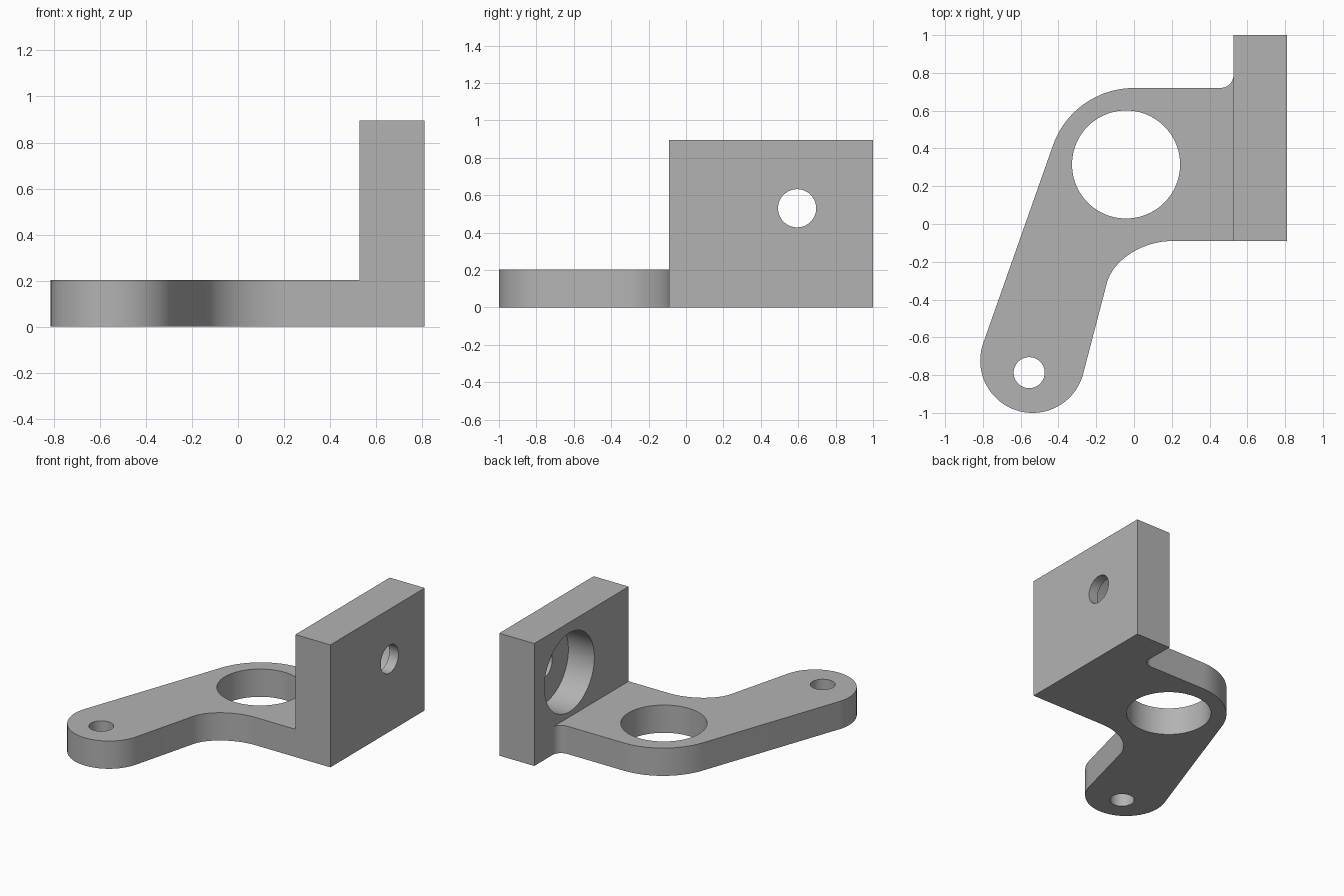
import bpy, bmesh
from math import atan2, cos, sin, pi, radians
from mathutils import Vector, Matrix
from mathutils.geometry import interpolate_bezier

if "Cube" in bpy.data.objects:
    bpy.data.objects.remove(bpy.data.objects["Cube"])

PLATE_H, WALL_H = 0.203, 0.895
WALL_X0, WALL_X1, WALL_Y0, WALL_Y1 = 0.527, 0.81, -0.09, 1.0

grey = bpy.data.materials.new("machined_grey")
grey.use_nodes = True
colour = (0.45, 0.45, 0.45, 1)
grey.diffuse_color = colour
grey.node_tree.nodes["Principled BSDF"].inputs["Base Color"].default_value = colour


def add_object(name, bm):
    bmesh.ops.recalc_face_normals(bm, faces=bm.faces)
    mesh = bpy.data.meshes.new(name)
    bm.to_mesh(mesh)
    bm.free()
    mesh.materials.append(grey)
    obj = bpy.data.objects.new(name, mesh)
    bpy.context.collection.objects.link(obj)
    return obj


def prism(name, outline, z0, z1):
    bm = bmesh.new()
    face = bm.faces.new([bm.verts.new((x, y, z0)) for x, y in outline])
    top = bmesh.ops.extrude_face_region(bm, geom=[face])["geom"]
    bmesh.ops.translate(bm, vec=(0, 0, z1 - z0),
                        verts=[v for v in top if isinstance(v, bmesh.types.BMVert)])
    return add_object(name, bm)


def cylinder(name, centre, radius, depth, along_x=False):
    turn = Matrix.Rotation(pi / 2, 4, "Y") if along_x else Matrix()
    bm = bmesh.new()
    bmesh.ops.create_cone(bm, cap_ends=True, segments=96, radius1=radius, radius2=radius,
                          depth=depth, matrix=Matrix.Translation(centre) @ turn)
    return add_object(name, bm)


def arc(cx, cy, r, start, end, steps):
    angles = [start + (end - start) * i / steps for i in range(steps + 1)]
    return [(cx + r * cos(a), cy + r * sin(a)) for a in angles]


def combine(target, other, operation):
    mod = target.modifiers.new(operation.title(), "BOOLEAN")
    mod.operation, mod.solver, mod.object = operation, "EXACT", other
    bpy.context.view_layer.objects.active = target
    bpy.ops.object.modifier_apply(modifier=mod.name)
    bpy.data.objects.remove(other)


# Plate outline: hub arc, rounded arm tip, inner bend and small corner fillet
left_side = pi - atan2(0.328, 0.945)
right_side = 2 * pi - atan2(0.24, 0.971)
outline = arc(0, 0.265, 0.455, pi / 2, left_side, 24)
outline += arc(-0.537, -0.723, 0.277, left_side, right_side, 48)
bend = interpolate_bezier(Vector((-0.145, -0.317)), Vector((-0.114, -0.191)),
                          Vector((0.044, WALL_Y0)), Vector((0.204, WALL_Y0)), 25)
outline += [(p.x, p.y) for p in bend]
outline += [(0.7, WALL_Y0), (0.7, 0.79)]
outline += arc(WALL_X0 - 0.07, 0.79, 0.07, 0, -pi / 2, 12)
bracket = prism("bracket", outline, 0, PLATE_H)

# Upright wall
wall = prism("wall", [(WALL_X0, WALL_Y0), (WALL_X1, WALL_Y0),
                      (WALL_X1, WALL_Y1), (WALL_X0, WALL_Y1)], 0, WALL_H)
combine(bracket, wall, "UNION")

# Holes: hub bore, arm tip hole, wall through hole and its wide counterbore
holes = [
    cylinder("hub_bore", (-0.042, 0.315, 0.1), 0.286, 0.6),
    cylinder("tip_hole", (-0.555, -0.787, 0.1), 0.082, 0.6),
    cylinder("wall_hole", (0.67, 0.594, 0.53), 0.102, 0.6, True),
    cylinder("counterbore", (WALL_X0 + 0.01, 0.594, 0.53), 0.288, 0.4, True),
]
for hole in holes:
    hole.hide_render = True
    combine(bracket, hole, "DIFFERENCE")

# Smooth the curved sides and keep the edges crisp
bpy.ops.object.select_all(action="DESELECT")
bracket.select_set(True)
bpy.context.view_layer.objects.active = bracket
bpy.ops.object.shade_smooth_by_angle(angle=radians(30))
